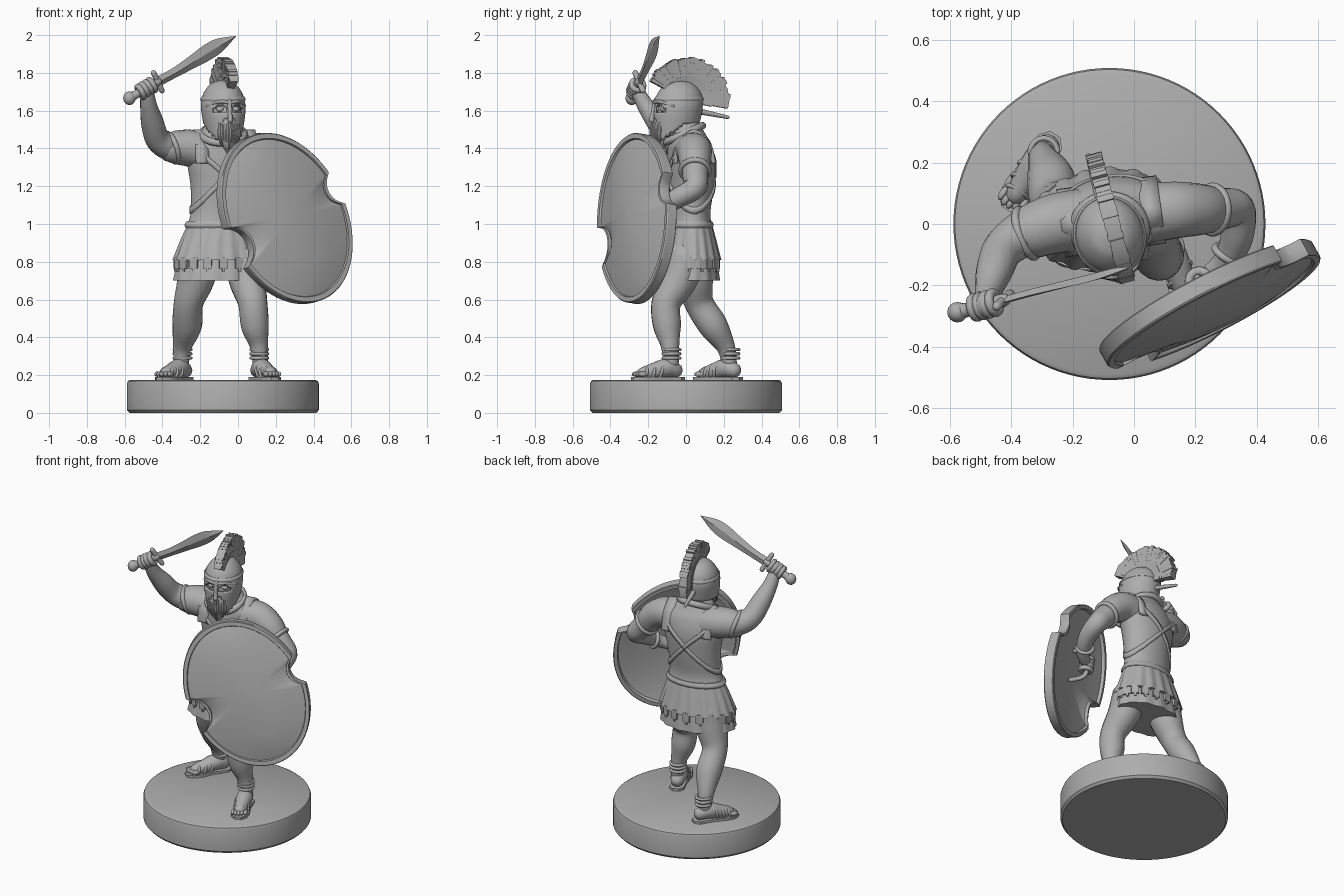
import bpy, bmesh, math, random
from math import sin, cos, pi, sqrt, radians
from mathutils import Vector, Matrix

random.seed(4)
if "Cube" in bpy.data.objects:
    bpy.data.objects.remove(bpy.data.objects["Cube"], do_unlink=True)

grey = bpy.data.materials.new("stone grey")
grey.use_nodes = True
COLOUR = (0.42, 0.42, 0.42, 1)
grey.diffuse_color = COLOUR
grey.node_tree.nodes["Principled BSDF"].inputs["Base Color"].default_value = COLOUR
ONE = Matrix.Identity(4)


def build(name, bm, matrix=ONE, angle=40, solid=0):
    bmesh.ops.recalc_face_normals(bm, faces=bm.faces)
    me = bpy.data.meshes.new(name)
    bm.to_mesh(me)
    bm.free()
    me.materials.append(grey)
    me.shade_smooth()
    me.set_sharp_from_angle(angle=radians(angle))
    ob = bpy.data.objects.new(name, me)
    ob.matrix_world = matrix
    bpy.context.collection.objects.link(ob)
    if solid:
        ob.modifiers.new("thickness", "SOLIDIFY").thickness = solid
    return ob


def skin(name, rings, matrix=ONE, angle=40, cut=None, solid=0):
    """Join rings of points into a surface; cut(centre) drops faces."""
    bm = bmesh.new()
    rows = [[bm.verts.new(p) for p in r] for r in rings]
    n = len(rows[0])
    for a, b in zip(rows, rows[1:]):
        for i in range(n):
            bm.faces.new((a[i], a[(i + 1) % n], b[(i + 1) % n], b[i]))
    if not cut:
        bm.faces.new(rows[0])
    bm.faces.new(rows[-1])
    if cut:
        gone = [f for f in bm.faces if cut(f.calc_center_median())]
        bmesh.ops.delete(bm, geom=gone, context="FACES")
    return build(name, bm, matrix, angle, solid)


def spline(pts, steps=6):
    """Smooth interpolation of tuples of any length."""
    p = [pts[0]] + list(pts) + [pts[-1]]
    out = []
    for a, b, c, d in zip(p, p[1:], p[2:], p[3:]):
        for k in range(steps):
            t = k / steps
            out.append([0.5 * (2 * y + (z - x) * t + (2 * x - 5 * y + 4 * z - w) * t * t
                        + (3 * y - x - 3 * z + w) * t ** 3) for x, y, z, w in zip(a, b, c, d)])
    return out + [list(pts[-1])]


def limb(name, pts, matrix=ONE, n=18):
    """Round tube through (x, y, z, radius) with domed ends."""
    s = spline(pts)
    P, R = [Vector(q[:3]) for q in s], [max(q[3], .002) for q in s]
    T = [(P[min(i + 1, len(P) - 1)] - P[max(i - 1, 0)]).normalized() for i in range(len(P))]
    cap = [0.17, 0.5, 0.8]
    start = [(P[0] - T[0] * R[0] * sqrt(1 - c * c), T[0], R[0] * c) for c in cap]
    end = [(P[-1] + T[-1] * R[-1] * sqrt(1 - c * c), T[-1], R[-1] * c) for c in cap[::-1]]
    side = T[0].orthogonal()
    rings = []
    for p, t, r in start + list(zip(P, T, R)) + end:
        side = (side - t * side.dot(t)).normalized()
        up = t.cross(side)
        rings.append([p + (side * cos(2 * pi * i / n) + up * sin(2 * pi * i / n)) * r for i in range(n)])
    return skin(name, rings, matrix)


def section(s, a, turn, grow=0):
    z, cx, cy, rx, ry = s
    x, y = (rx + grow) * cos(a), (ry + grow) * sin(a)
    return Vector((cx + x * cos(turn) - y * sin(turn), cy + x * sin(turn) + y * cos(turn), z))


def loft(name, secs, turn=0, pleats=0, depth=0, n=72, **kw):
    """Stack of ellipses (z, centre x, centre y, radius x, radius y)."""
    s = spline(secs)
    rings = [[section(q, 2 * pi * i / n, turn, depth * k / len(s) * cos(pleats * 2 * pi * i / n))
              for i in range(n)] for k, q in enumerate(s)]
    return skin(name, rings, **kw)


def band(name, centre, axis, radius, r, matrix=ONE):
    bpy.ops.mesh.primitive_torus_add(major_segments=40, minor_segments=10, major_radius=radius, minor_radius=r)
    ob = bpy.context.object
    ob.name = name
    ob.data.materials.append(grey)
    ob.data.shade_smooth()
    rot = Vector(axis).to_track_quat("Z", "Y").to_matrix().to_4x4()
    ob.matrix_world = matrix @ Matrix.Translation(centre) @ rot


def ball(name, centre, radii, matrix=ONE):
    bm = bmesh.new()
    bmesh.ops.create_uvsphere(bm, u_segments=24, v_segments=14, radius=1)
    build(name, bm, matrix @ Matrix.Translation(centre) @ Matrix.Diagonal((*radii, 1)))


def ribbon(name, pts, width, solid=.012, closed=False, matrix=ONE):
    bm = bmesh.new()
    rows = [[bm.verts.new(Vector(p) + Vector(width) * s) for s in (-.5, .5)] for p in pts]
    for a, b in zip(rows, rows[1:] + (rows[:1] if closed else [])):
        bm.faces.new((a[0], a[1], b[1], b[0]))
    build(name, bm, matrix, solid=solid).modifiers[0].offset = 0


# Round base
prof = [(.495, 0), (.508, .015), (.508, .155), (.503, .168), (.49, .175)]
skin("base", [[(-.08 + r * cos(pi * i / 48), r * sin(pi * i / 48), z) for i in range(96)] for r, z in prof])

# Torso, skirt layers and hanging tabs
TURN = radians(8)
torso = [(.985, -.09, .02, .185, .118), (1.06, -.085, .02, .166, .108), (1.2, -.08, .027, .172, .12),
         (1.33, -.075, .027, .195, .126), (1.42, -.07, .02, .19, .114), (1.48, -.075, .01, .13, .09),
         (1.56, -.08, -.015, .07, .07)]
loft("cuirass", torso, TURN)
loft("waist_edge", [(.98, -.09, .02, .188, .12), (.995, -.09, .02, .194, .125), (1.015, -.09, .02, .182, .117)], TURN)
loft("tunic_hem", [(.9, -.09, .02, .2, .13), (.8, -.095, .015, .225, .148), (.7, -.1, .012, .243, .163)],
     TURN, 14, .005)
loft("pleated_skirt", [(1.03, -.088, .02, .165, .106), (.98, -.09, .02, .185, .12), (.9, -.095, .018, .215, .141),
                       (.81, -.098, .015, .246, .165)], TURN, 18, .006, n=108)
TABS = 20
for i in range(TABS):
    a = 2 * pi * i / TABS
    a -= .1 * sin(2 * a)
    p = section((.785, -.098, .014, .233, .154), a, TURN)
    out = math.atan2(sin(a) / .154, cos(a) / .233) + TURN
    bm = bmesh.new()
    bmesh.ops.create_cube(bm, size=1)
    bmesh.ops.scale(bm, vec=(.018, .046, .075), verts=bm.verts)
    low = [e for e in bm.edges if all(v.co.z < 0 for v in e.verts) and abs(e.verts[0].co.x - e.verts[1].co.x) > .01]
    bmesh.ops.bevel(bm, geom=low, offset=.016, segments=4, affect="EDGES")
    build("skirt_tab", bm, Matrix.Translation(p) @ Matrix.Rotation(out, 4, "Z"))

# Chest straps, shoulder flaps and collar
dense = spline(torso, 30)
for s in (-1, 1):
    loop = []
    for i in range(64):
        a = 2 * pi * i / 64
        z = 1.25 + s * .18 * cos(a)
        loop.append(section(min(dense, key=lambda q: abs(q[0] - z)), a, TURN, .002))
    ribbon("chest_strap", loop, (0, 0, .035), closed=True)
    flap = [(s * .13, y, z) for y, z in spline([(-.105, 1.32), (-.09, 1.41), (-.01, 1.49), (.07, 1.43), (.1, 1.32)])]
    ribbon("shoulder_flap", flap, (.07, 0, 0), .02,
           matrix=Matrix.Translation((-.075, .027, 0)) @ Matrix.Rotation(TURN, 4, "Z"))
band("collar", (-.08, -.015, 1.475), (0, -.45, 1), .112, .02)

# Head, beard and helmet
HEAD = Matrix.Translation((-.08, -.035, 0)) @ Matrix.Rotation(radians(15), 4, "Z")
ball("face", (0, -.008, 1.57), (.098, .112, .13), HEAD)


def opening(c):
    if c.z < 1.53 + .75 * min(c.y, 0):
        return True
    eye = 1.59 < c.z < 1.592 + .04 * cos((abs(c.x) - .045) * 30) and .017 < abs(c.x) < .085
    return c.y < -.03 and (eye or (c.z < 1.555 and abs(c.x) < .034))


loft("helmet", [(1.4, 0, -.035, .08, .095), (1.5, 0, -.02, .1, .118), (1.58, 0, -.012, .114, .13),
                (1.64, 0, -.005, .116, .13), (1.7, 0, 0, .098, .112), (1.745, 0, 0, .06, .07),
                (1.762, 0, 0, .015, .02)], n=128, matrix=HEAD, cut=opening, solid=.012)
loft("helmet_band", [(1.652, 0, -.004, .116, .13), (1.662, 0, -.003, .119, .132), (1.675, 0, -.002, .111, .124)],
     matrix=HEAD)
limb("nose_guard", [(0, -.132, 1.65, .012), (0, -.145, 1.59, .011), (0, -.152, 1.55, .014)], HEAD)
for s in (-1, 1):
    ball("eye", (s * .042, -.1, 1.608), (.022, .016, .015), HEAD)
    limb("brow_ridge", [(0, -.137, 1.64, .009), (s * .05, -.125, 1.648, .009), (s * .105, -.06, 1.625, .006)], HEAD)
limb("beard", [(0, -.085, 1.54, .06), (0, -.1, 1.47, .055), (0, -.105, 1.42, .036), (0, -.1, 1.385, .012)], HEAD)
for i in range(-4, 5):
    x, back = i * .012, abs(i) * .007
    limb("beard_strand", [(x, back - .145, 1.54, .009), (x * 1.1, back - .153, 1.47, .011),
                          (x * .7, back * .6 - .13, 1.4 + back * .5, .004)], HEAD, 8)


# Fan of crest bristles with its holder
def arc_block(name, a0, a1, r0, r1, w0, w1):
    rings = []
    for a in [a0 + (a1 - a0) * k / 8 for k in range(9)]:
        rings.append([(.018 + w, .035 + r * cos(a), 1.65 + r * sin(a)) for r, w in
                      ((r0, -w0), (r1, -w1), (r1, w1), (r0, w0))])
    skin(name, rings, HEAD, angle=30)


COUNT = 34
for i in range(COUNT):
    a = radians(-10 + 162 * i / COUNT)
    wide = random.uniform(.023, .028)
    arc_block("crest_bristle", a, a + radians(5), .12, .23 + random.uniform(-.008, .008), .018, wide)
arc_block("crest_holder", radians(-12), radians(155), .085, .135, .014, .022)
limb("crest_tail", [(0, .09, 1.6, .016), (0, .18, 1.582, .013), (0, .265, 1.565, .009)], HEAD)

# Arms with sleeves
limb("right_sleeve", [(-.17, .015, 1.385, .1), (-.26, 0, 1.402, .098), (-.335, -.025, 1.405, .089)])
band("right_sleeve_edge", (-.35, -.03, 1.403), (-.85, -.3, -.3), .08, .014)
limb("right_arm", [(-.3, 0, 1.41, .08), (-.375, -.04, 1.415, .074), (-.428, -.085, 1.455, .066),
                   (-.454, -.15, 1.54, .06), (-.472, -.21, 1.62, .046), (-.48, -.25, 1.69, .037)])
limb("left_sleeve", [(.05, .035, 1.385, .098), (.13, .045, 1.385, .093), (.2, .047, 1.345, .086), (.24, .047, 1.3, .079)])
band("left_sleeve_edge", (.256, .047, 1.283), (.75, 0, -.65), .074, .014)
limb("left_arm", [(.22, .047, 1.32, .07), (.285, .05, 1.25, .068), (.335, .045, 1.19, .06), (.335, -.04, 1.14, .054),
                  (.3, -.12, 1.09, .043), (.25, -.165, 1.06, .034)])

# Sword gripped in the right hand
pommel, tip = Vector((-.585, -.29, 1.66)), Vector((-.01, -.14, 1.995))
L = (tip - pommel).normalized()
W = (Matrix.Rotation(radians(22), 3, L) @ Vector((0, -1, 0)).cross(L)).normalized()
D = L.cross(W)
limb("sword_grip", [(*(pommel + L * d), r) for d, r in ((.02, .03), (.06, .022), (.19, .022))])
ball("sword_pommel", pommel + L * .012, (.033, .033, .036))
limb("sword_guard", [(*(pommel + L * .19 + W * k), .015) for k in (-.055, 0, .055)])
blade = spline([(.19, .028, 0), (.29, .028, -.004), (.4, .036, -.002), (.5, .045, .002), (.58, .039, .003), (.682, .001, 0)])
skin("sword_blade", [[pommel + L * d + W * (bend + w), pommel + L * d + W * bend + D * min(.012, w * .5),
                      pommel + L * d + W * (bend - w), pommel + L * d + W * bend - D * min(.012, w * .5)]
                     for d, w, bend in blade], angle=15)

# Shield: notched oval with raised rim and domed face
N = Vector((.484, -.863, .15)).normalized()
U = Vector((.872, .489, 0)).normalized()
V = N.cross(U)
tilt = radians(27)
SHIELD = Matrix((U * cos(tilt) + V * sin(tilt), V * cos(tilt) - U * sin(tilt), N)).transposed().to_4x4()
SHIELD.translation = (.25, -.265, 1.03)


def rim(a):
    c, notch = (.4, .1) if cos(a) > 0 else (.385, .12)
    r = 1 / sqrt((cos(a) / .363) ** 2 + (sin(a) / .475) ** 2)
    h = notch ** 2 - (c * sin(a)) ** 2
    return min(r, c * abs(cos(a)) - sqrt(h)) if h > 0 else r


def layer(s, w, notched):
    """Inner layers fade from the notched rim into a plain oval."""
    pts = []
    for a in (pi * i / 96 for i in range(192)):
        oval = 1 / sqrt((cos(a) / .27) ** 2 + (sin(a) / .473) ** 2)
        r = s * (rim(a) * notched + oval * (1 - notched))
        pts.append((r * cos(a), r * sin(a), w))
    return pts


layers = [(.02, .062, 0), (.3, .058, 0), (.6, .047, 0), (.8, .032, .5), (.925, .014, 1), (.935, .025, 1), (.99, .025, 1),
          (1, .019, 1), (1, -.032, 1), (.99, -.036, 1), (.935, -.036, 1), (.925, -.016, 1), (.8, .002, .5),
          (.5, .022, 0), (.02, .034, 0)]
skin("shield", [layer(*q) for q in layers], SHIELD, angle=30)
grip = Vector((.215, -.19, 1.055))
limb("shield_grip", [(*(grip + N * b + V * k), .014) for k, b in ((-.1, .09), (-.07, 0), (.07, 0), (.1, .09))])
band("shield_arm_strap", (.305, -.1, 1.1), (-.5, -.8, -.3), .048, .012)

# Fists: palm plus four wrapped fingers
for name, c, axis in (("right", pommel + L * .118, L), ("left", grip, V)):
    ball(name + "_palm", c, (.044, .044, .046))
    for k in range(4):
        band(name + "_finger", c + axis * (k - 1.5) * .024, axis, .032, .0155)


# Legs, feet and sandals
def leg(side, path, ankle, heading):
    limb(side + "_leg", path)
    F = Matrix.Translation((*ankle, .175)) @ Matrix.Rotation(radians(heading), 4, "Z")
    limb(side + "_foot", [(0, .03, .052, .042), (0, -.02, .062, .05), (0, -.09, .045, .044), (0, -.15, .032, .035)], F)
    sole = [(.02, .08), (.045, .05), (.042, -.04), (.054, -.13), (.048, -.18), (.02, -.212)]
    bm = bmesh.new()
    low = [bm.verts.new((x * m, y, -.004)) for m, row in ((1, sole), (-1, sole[::-1])) for x, y in row]
    top = bmesh.ops.extrude_face_region(bm, geom=[bm.faces.new(low)])["geom"]
    bmesh.ops.translate(bm, vec=(0, 0, .02), verts=[v for v in top if isinstance(v, bmesh.types.BMVert)])
    build(side + "_sole", bm, F)
    for k in range(5):
        ball(side + "_toe", ((k - 2) * .019, -.185 + abs(k - 1.5) * .008, .03), (.012, .026, .014), F)
    for y, z, r in ((-.06, .05, .047), (-.105, .04, .043), (-.145, .033, .038)):
        band(side + "_sandal_strap", (0, y, z - .004), (0, 1, -.25), r, .008, F)
    for z in (.115, .138, .16):
        band(side + "_ankle_tie", (0, .012, z), (0, 0, 1), .044, .009, F)


leg("left", [(.03, .0, .82, .11), (.05, -.04, .7, .098), (.078, -.105, .58, .078), (.09, -.1, .46, .074),
             (.11, -.085, .36, .05), (.118, -.078, .26, .04)], (.117, -.088), 22)
leg("right", [(-.2, .03, .82, .11), (-.225, .045, .7, .098), (-.262, .07, .58, .078), (-.27, .145, .46, .078),
              (-.295, .21, .35, .05), (-.3, .23, .26, .04)], (-.3, .225), -33)
